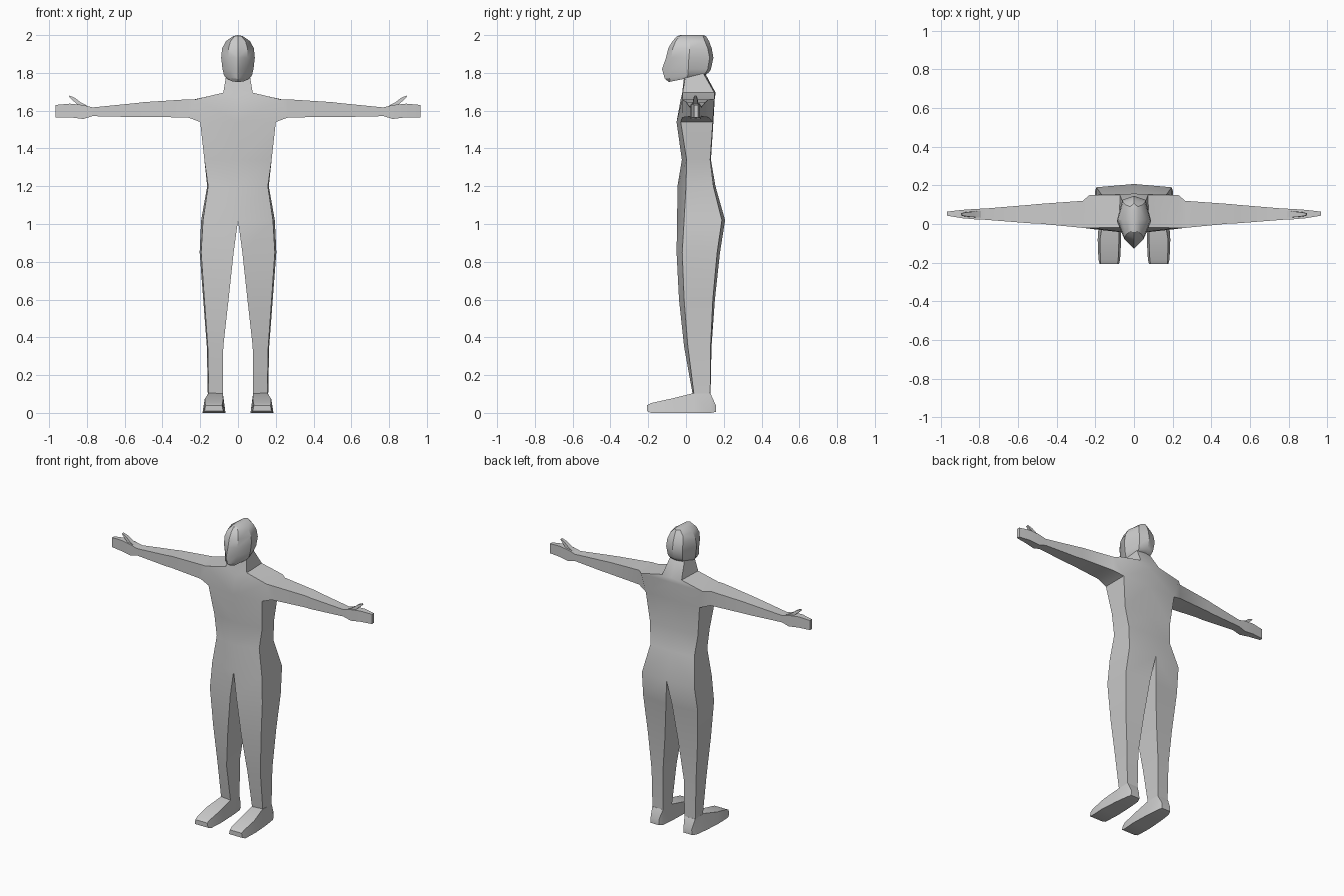
import bpy, bmesh, math


def loft(bm, rings, closed=True, cap_start=False, cap_end=False):
    """Skin a list of equal-length point rings with quads."""
    rows = [[bm.verts.new(p) for p in ring] for ring in rings]
    n = len(rows[0])
    for a, b in zip(rows, rows[1:]):
        for i in range(n if closed else n - 1):
            j = (i + 1) % n
            bm.faces.new((a[i], a[j], b[j], b[i]))
    if cap_start:
        bm.faces.new(rows[0][::-1])
    if cap_end:
        bm.faces.new(rows[-1])


def finish(name, bm, angle=32):
    """Weld, mirror across x = 0 and shade."""
    bmesh.ops.remove_doubles(bm, verts=bm.verts, dist=0.0005)
    inner = [f for f in bm.faces if all(abs(v.co.x) < 1e-4 for v in f.verts)]
    bmesh.ops.delete(bm, geom=inner, context='FACES')
    other = bmesh.ops.duplicate(bm, geom=bm.verts[:] + bm.edges[:] + bm.faces[:])["geom"]
    for v in other:
        if isinstance(v, bmesh.types.BMVert):
            v.co.x = -v.co.x
    bmesh.ops.remove_doubles(bm, verts=bm.verts, dist=0.0005)
    bmesh.ops.recalc_face_normals(bm, faces=bm.faces)
    me = bpy.data.meshes.new(name)
    bm.to_mesh(me)
    bm.free()
    ob = bpy.data.objects.new(name, me)
    bpy.context.collection.objects.link(ob)
    bpy.ops.object.select_all(action='DESELECT')
    bpy.context.view_layer.objects.active = ob
    ob.select_set(True)
    bpy.ops.object.shade_smooth_by_angle(angle=math.radians(angle))
    return ob


def box_ring(x, y0, y1, z0, z1):
    return [(x, y0, z0), (x, y1, z0), (x, y1, z1), (x, y0, z1)]


# Body half: leg, torso, neck
# z, inner x, outer front x, outer back x, inner/outer front y, outer/inner back y
sections = [
    (0.10, 0.080, 0.155, 0.160, 0.035, 0.042, 0.128, 0.130),
    (0.35, 0.078, 0.160, 0.165, -0.010, 0.010, 0.130, 0.135),
    (0.60, 0.050, 0.178, 0.184, -0.037, -0.010, 0.142, 0.153),
    (0.85, 0.023, 0.195, 0.203, -0.050, -0.020, 0.165, 0.180),
    (1.02, 0.000, 0.185, 0.195, -0.047, -0.010, 0.190, 0.207),
    (1.20, 0.000, 0.158, 0.163, -0.045, 0.000, 0.145, 0.156),
    (1.34, 0.000, 0.178, 0.178, -0.022, 0.003, 0.128, 0.132),
    (1.54, 0.000, 0.200, 0.200, -0.050, -0.028, 0.142, 0.145),
    (1.66, 0.000, 0.225, 0.230, -0.028, -0.020, 0.150, 0.152),
    (1.695, 0.000, 0.078, 0.072, -0.020, -0.018, 0.150, 0.157),
    (1.80, 0.000, 0.060, 0.052, -0.008, 0.000, 0.090, 0.100),
]
bm = bmesh.new()
body = [[(xi, yfi, z), (xf, yfo, z), (xb, ybo, z), (xi, ybi, z)]
        for z, xi, xf, xb, yfi, yfo, ybo, ybi in sections]
loft(bm, body)
# Open the shoulder so the arm continues from it
bm.faces.ensure_lookup_table()
hole = [f for f in bm.faces if f.calc_center_median().x > 0.2 and
        f.calc_center_median().z > 1.55 and f.calc_center_median().z < 1.65]
bmesh.ops.delete(bm, geom=hole, context='FACES_ONLY')

# Arm and hand
low, high = body[7], body[8]
arm = [[low[1], low[2], high[2], high[1]]]
for x, y0, y1, z0, z1 in [(0.265, -0.020, 0.120, 1.564, 1.660),
                          (0.500, 0.003, 0.103, 1.567, 1.645),
                          (0.540, 0.004, 0.099, 1.566, 1.640),
                          (0.770, 0.022, 0.080, 1.571, 1.617),
                          (0.820, 0.024, 0.078, 1.556, 1.630),
                          (0.890, 0.030, 0.073, 1.565, 1.637),
                          (0.967, 0.043, 0.064, 1.565, 1.630)]:
    arm.append(box_ring(x, y0, y1, z0, z1))
loft(bm, arm, cap_end=True)
finish("body", bm)

# Thumbs
bm = bmesh.new()
thumb = []
for x, z, r, w in [(0.800, 1.612, 0.014, 0.018), (0.840, 1.637, 0.010, 0.014),
                   (0.868, 1.660, 0.009, 0.011), (0.893, 1.677, 0.004, 0.006)]:
    thumb.append([(x + r * 0.7, 0.05 - w, z - r * 0.7), (x + r * 0.7, 0.05 + w, z - r * 0.7),
                  (x - r * 0.7, 0.05 + w, z + r * 0.7), (x - r * 0.7, 0.05 - w, z + r * 0.7)])
loft(bm, thumb, cap_start=True, cap_end=True)
finish("thumbs", bm)

# Feet: rings from heel to toe
bm = bmesh.new()
foot = []
for y, bi, bo, ti, to, zb, zt in [(0.158, 0.090, 0.155, 0.092, 0.153, 0.005, 0.040),
                                  (0.130, 0.078, 0.168, 0.080, 0.160, 0.000, 0.102),
                                  (0.038, 0.070, 0.180, 0.080, 0.156, 0.000, 0.104),
                                  (-0.080, 0.066, 0.188, 0.078, 0.176, 0.000, 0.075),
                                  (-0.185, 0.072, 0.184, 0.082, 0.174, 0.000, 0.052),
                                  (-0.207, 0.078, 0.177, 0.085, 0.172, 0.010, 0.040)]:
    foot.append([(bi, y, zb), (bo, y, zb), (to, y, zt), (ti, y, zt)])
loft(bm, foot, cap_start=True, cap_end=True)
finish("feet", bm)

# Head half: stacked half outlines from jaw to crown
# z, tilt, front y, cheek x, cheek y, side x, side y, back x, back y, rear y
outlines = [
    (1.770, 0.20, -0.090, 0.028, -0.080, 0.060, 0.000, 0.045, 0.090, 0.105),
    (1.785, 0.15, -0.112, 0.036, -0.085, 0.074, 0.010, 0.050, 0.105, 0.122),
    (1.820, 0.00, -0.127, 0.044, -0.075, 0.082, 0.012, 0.055, 0.115, 0.132),
    (1.880, 0.00, -0.106, 0.050, -0.078, 0.089, 0.015, 0.060, 0.125, 0.145),
    (1.930, 0.00, -0.094, 0.050, -0.070, 0.084, 0.020, 0.058, 0.115, 0.136),
    (1.968, 0.00, -0.072, 0.040, -0.055, 0.064, 0.022, 0.046, 0.100, 0.122),
    (1.995, 0.00, -0.046, 0.018, -0.035, 0.024, 0.022, 0.020, 0.090, 0.106),
]
bm = bmesh.new()
head = []
for z, t, yf, xc, yc, xs, ys, xb, yb, yr in outlines:
    pts = [(0, yf), (xc, yc), (xs, ys), (xb, yb), (0, yr)]
    head.append([(x, y, z + t * y) for x, y in pts])
crown = [(0, y, 2.0) for y in (-0.03, -0.02, 0.02, 0.07, 0.09)]
loft(bm, head + [crown], closed=False)
bm.faces.new([v for v in bm.verts][:5][::-1])
finish("head", bm, 30)
